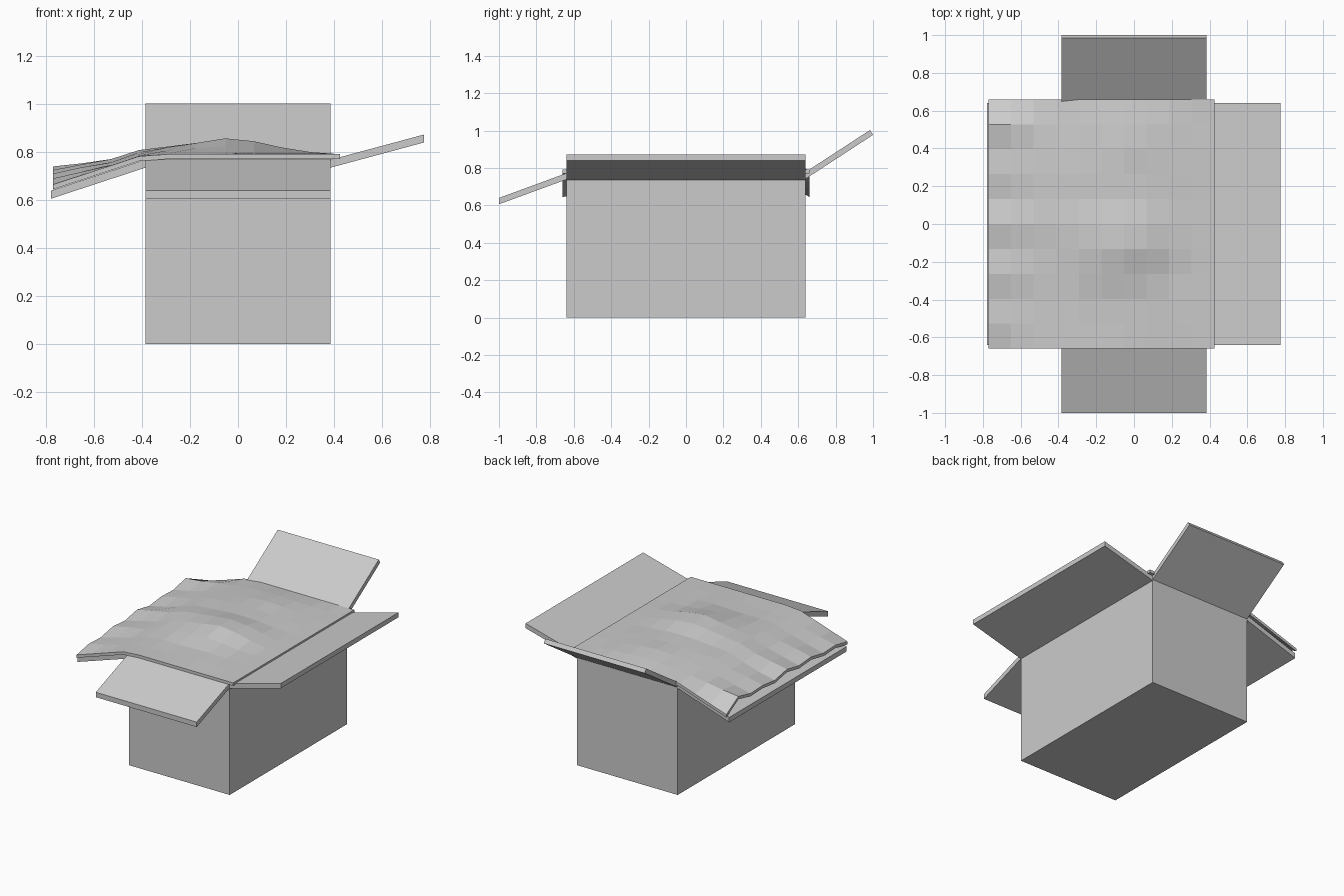
import bpy, bmesh, math, random

if "Cube" in bpy.data.objects:
    bpy.data.objects.remove(bpy.data.objects["Cube"])

random.seed(4)
HX, HY, WALL_TOP, T = 0.385, 0.64, 0.755, 0.03


def make_object(name, verts, faces):
    mesh = bpy.data.meshes.new(name)
    mesh.from_pydata(verts, [], faces)
    bm = bmesh.new()
    bm.from_mesh(mesh)
    bmesh.ops.recalc_face_normals(bm, faces=bm.faces)
    bm.to_mesh(mesh)
    bm.free()
    obj = bpy.data.objects.new(name, mesh)
    bpy.context.collection.objects.link(obj)
    return obj


def prism(name, profile, half, along_x):
    """Extrude a (distance, z) profile along the other horizontal axis."""
    n = len(profile)
    verts = [((d, s, z) if along_x else (s, d, z))
             for s in (-half, half) for d, z in profile]
    faces = [tuple(range(n)), tuple(range(n, 2 * n))]
    faces += [(i, (i + 1) % n, n + (i + 1) % n, n + i) for i in range(n)]
    return make_object(name, verts, faces)


# Open-topped carton with thick walls
def ring(inset, z):
    a, b = HX - inset, HY - inset
    return [(-a, -b, z), (a, -b, z), (a, b, z), (-a, b, z)]


rings = ring(0, 0) + ring(0, WALL_TOP) + ring(T, WALL_TOP) + ring(T, T)
faces = [(0, 1, 2, 3), (12, 13, 14, 15)]
for r in range(0, 12, 4):
    faces += [(r + i, r + (i + 1) % 4, r + 4 + (i + 1) % 4, r + 4 + i) for i in range(4)]
make_object("carton", rings, faces)

# Four flaps, folded outward at different angles
prism("right_flap", [(0.385, 0.735), (0.775, 0.84), (0.775, 0.873), (0.385, 0.768)], HY, True)
prism("left_flap", [(-0.385, 0.735), (-0.778, 0.606), (-0.778, 0.64), (-0.385, 0.769)], HY, True)
prism("front_flap", [(-0.64, 0.738), (-1.0, 0.606), (-1.0, 0.64), (-0.64, 0.772)], HX, False)
prism("back_flap", [(0.64, 0.742), (1.0, 0.977), (0.984, 1.003), (0.64, 0.779)], HX, False)

# Rumpled cloth lying over the opening and the left flap
N = 10
edge = [0.66, 0.69, 0.685, 0.71, 0.70, 0.725, 0.70, 0.715, 0.71, 0.74, 0.665]


def bump(x, y, cx, cy, sx, sy, amp):
    return amp * math.exp(-((x - cx) / sx) ** 2 - ((y - cy) / sy) ** 2)


def cloth_height(x, y, j):
    z = 0.785
    if x < -0.36:
        z += (edge[j] - 0.785) * (-0.36 - x) / 0.41
    z = max(z, 0.769 + min(0, (x + 0.385) * 0.328) + 0.022)
    if 0 < j < N and x < 0.4:
        z += bump(x, y, -0.05, -0.08, 0.25, 0.2, 0.065)
        z += bump(x, y, -0.08, 0.35, 0.28, 0.2, 0.03)
        z += bump(x, y, -0.42, 0.1, 0.12, 0.35, 0.015)
        if x > -0.75:
            z += random.uniform(-0.002, 0.006)
    return min(z, 0.857)


verts = []
for j in range(N + 1):
    for i in range(N + 1):
        x, y = -0.77 + 1.195 * i / N, -0.66 + 1.32 * j / N
        verts.append((x, y, cloth_height(x, y, j)))
faces = [(j * 11 + i, j * 11 + i + 1, j * 11 + i + 12, j * 11 + i + 11)
         for j in range(N) for i in range(N)]
# Straight underside offset gives the cloth its thickness
k = len(verts)
border = (list(range(0, N)) + [N + 11 * j for j in range(N)]
          + [k - 1 - i for i in range(N)] + [11 * j for j in range(N, 0, -1)])
walls = [(a, b, b + k, a + k) for a, b in zip(border, border[1:] + border[:1])]
verts += [(x, y, z - 0.02) for x, y, z in verts]
faces += [tuple(v + k for v in f) for f in faces] + walls
make_object("cloth", verts, faces)
